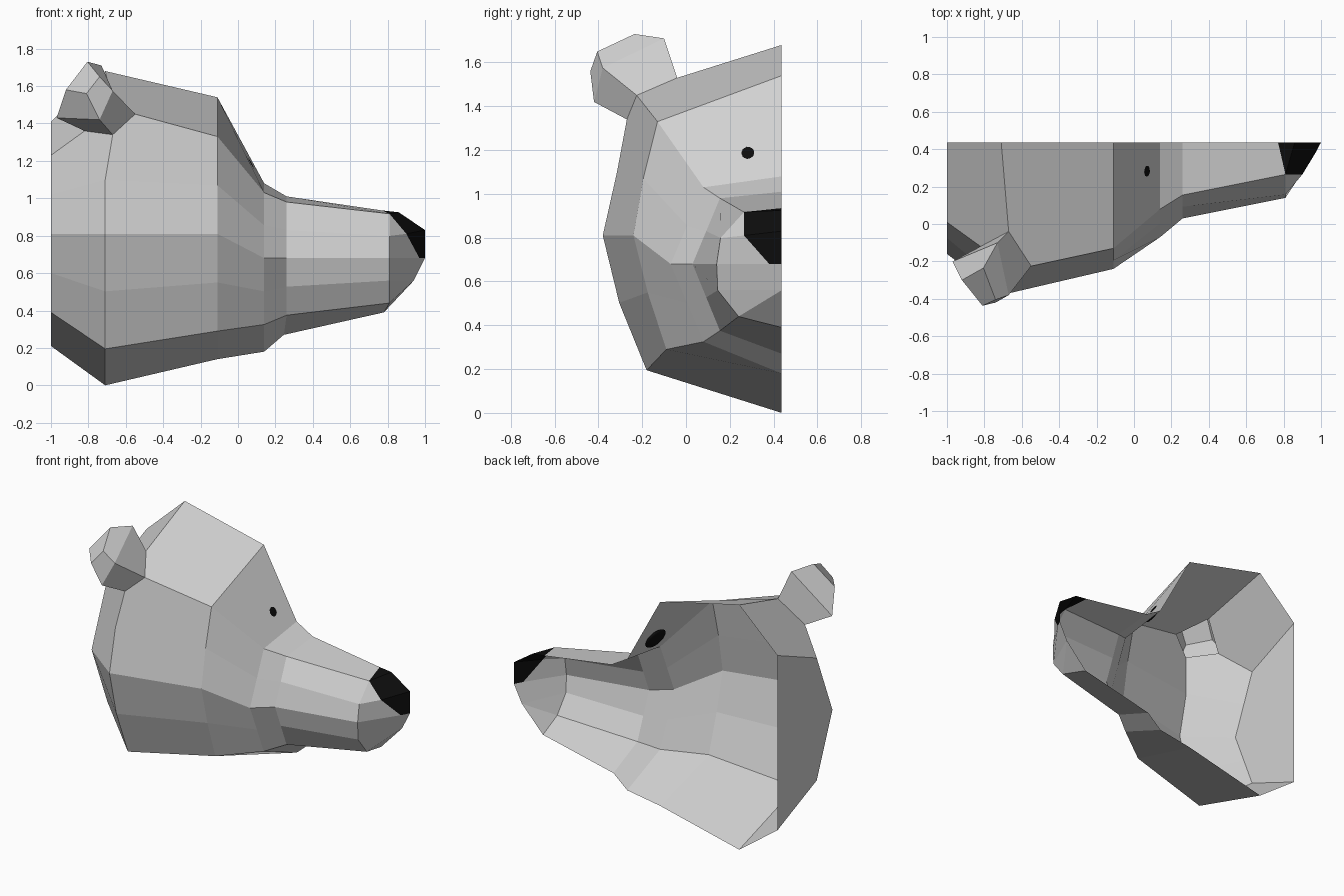
import bpy
import bmesh
from mathutils import Vector

cube = bpy.data.objects.get("Cube")
if cube:
    bpy.data.objects.remove(cube, do_unlink=True)

MID = 0.437  # y of the open middle cut


def material(name, value):
    mat = bpy.data.materials.new(name)
    mat.use_nodes = True
    colour = (value, value, value, 1)
    mat.diffuse_color = colour
    mat.node_tree.nodes["Principled BSDF"].inputs["Base Color"].default_value = colour
    return mat


fur = material("light grey fur", 0.64)
black = material("black", 0.004)

bm = bmesh.new()


def vert(x, y, z):
    return bm.verts.new((x, y, z))


def face(*verts, dark=False):
    new_face = bm.faces.new(verts)
    new_face.material_index = int(dark)
    return new_face


def ring(x, top, shoulder, side, jaw, bottom, bulge=0):
    """Half cross-section from crown to throat, with in-between points."""
    def between(a, b):
        return ((a[0] + b[0]) / 2 - bulge, (a[1] + b[1]) / 2)
    points = [(MID, top), shoulder, between(shoulder, side), side,
              between(side, jaw), jaw, (MID, bottom)]
    return [vert(x, y, z) for y, z in points]


def bridge(first, second, start=0):
    for i in range(start, len(first) - 1):
        face(first[i], second[i], second[i + 1], first[i + 1])


# Cross-sections from the neck to the muzzle
neck = ring(-1, 1.41, (0.01, 1.23), (-0.16, 0.81), (0.01, 0.39), 0.21)
skull = ring(-0.71, 1.68, (-0.2, 1.39), (-0.38, 0.81), (-0.18, 0.195), 0, bulge=0.025)
brow = ring(-0.11, 1.54, (-0.13, 1.33), (-0.24, 0.81), (-0.09, 0.29), 0.14, bulge=0.01)
cheek = ring(0.14, 1.08, (0.08, 1.03), (-0.07, 0.68), (0.08, 0.325), 0.18)
bridge_base = ring(0.26, 1.01, (0.155, 0.98), (0.03, 0.68), (0.155, 0.375), 0.27)
muzzle = ring(0.81, 0.935, (0.265, 0.917), (0.14, 0.68), (0.24, 0.44), 0.39, bulge=0.045)
bridge_base[-1].co.x = 0.245
muzzle[0].co.x = 0.77
muzzle[-1].co.x = 0.78

# Head shell; the ear replaces the skull's shoulder point
bridge(neck, skull, start=2)
bridge(skull, brow, start=2)
for first, second in ((brow, cheek), (cheek, bridge_base), (bridge_base, muzzle)):
    bridge(first, second)
neck_cap = face(*neck)

# Ear: three loops of four corners, open into the head
ear_base = [vert(-0.67, -0.04, 1.53), vert(-0.55, -0.225, 1.45),
            vert(-0.67, -0.27, 1.34), vert(-0.82, -0.12, 1.36)]
ear_rim = [vert(-0.73, -0.1, 1.71), vert(-0.67, -0.38, 1.575),
           vert(-0.74, -0.42, 1.42), vert(-0.97, -0.2, 1.43)]
ear_tip = [vert(-0.805, -0.235, 1.73), vert(-0.74, -0.405, 1.65),
           vert(-0.81, -0.437, 1.56), vert(-0.92, -0.3, 1.58)]
for low, high in ((ear_base, ear_rim), (ear_rim, ear_tip)):
    for i in range(4):
        j = (i + 1) % 4
        face(low[i], low[j], high[j], high[i])
face(*ear_tip)

# Crown, side and nape faces that meet the ear
inner, front, outer, back = ear_base
face(skull[0], brow[0], brow[1], front, inner)
face(front, brow[1], brow[2], skull[2], outer)
face(skull[0], inner, back, neck[1], neck[0])
face(neck[1], back, outer, skull[2], neck[2])
bm.verts.remove(skull[1])

# Nose pad in black
nose_top = vert(0.86, MID, 0.925)
nose_tip = vert(1, MID, 0.83)
nose_under = vert(1, MID, 0.68)
nostril = vert(0.97, 0.38, 0.68)
nose_wing = vert(0.9, 0.265, 0.81)
face(muzzle[0], muzzle[1], nose_top, dark=True)
face(muzzle[1], nose_wing, nose_tip, nose_top, dark=True)
face(nose_wing, nostril, nose_under, nose_tip, dark=True)

# Mouth front and chin
chin = vert(0.94, MID, 0.56)
face(muzzle[1], muzzle[2], nose_wing)
face(muzzle[2], muzzle[3], nostril, nose_wing)
face(muzzle[3], muzzle[4], chin, nose_under, nostril)
face(muzzle[4], muzzle[5], chin)
face(muzzle[5], muzzle[6], chin)

# Point all faces outward
bmesh.ops.recalc_face_normals(bm, faces=bm.faces)
neck_cap.normal_update()
if neck_cap.normal.x > 0:
    bmesh.ops.reverse_faces(bm, faces=bm.faces)

# Plane of the brow face, for seating the eye
corner = brow[0].co.copy()
normal = (cheek[0].co - corner).cross(brow[1].co - corner).normalized()
if normal.x < 0:
    normal.negate()

mesh = bpy.data.meshes.new("head")
bm.to_mesh(mesh)
bm.free()
mesh.materials.append(fur)
mesh.materials.append(black)
head = bpy.data.objects.new("head", mesh)
bpy.context.collection.objects.link(head)

# Eye: flattened ball lying on the brow face
centre = Vector((0.065, 0.255, 1.185))
centre -= normal * (centre - corner).dot(normal)
bpy.ops.mesh.primitive_uv_sphere_add(segments=24, ring_count=12, radius=1, location=centre)
eye = bpy.context.object
eye.name = "eye"
eye.scale = (0.078, 0.078, 0.02)
eye.rotation_euler = normal.to_track_quat('Z', 'Y').to_euler()
eye.data.materials.append(black)
bpy.ops.object.shade_smooth()
